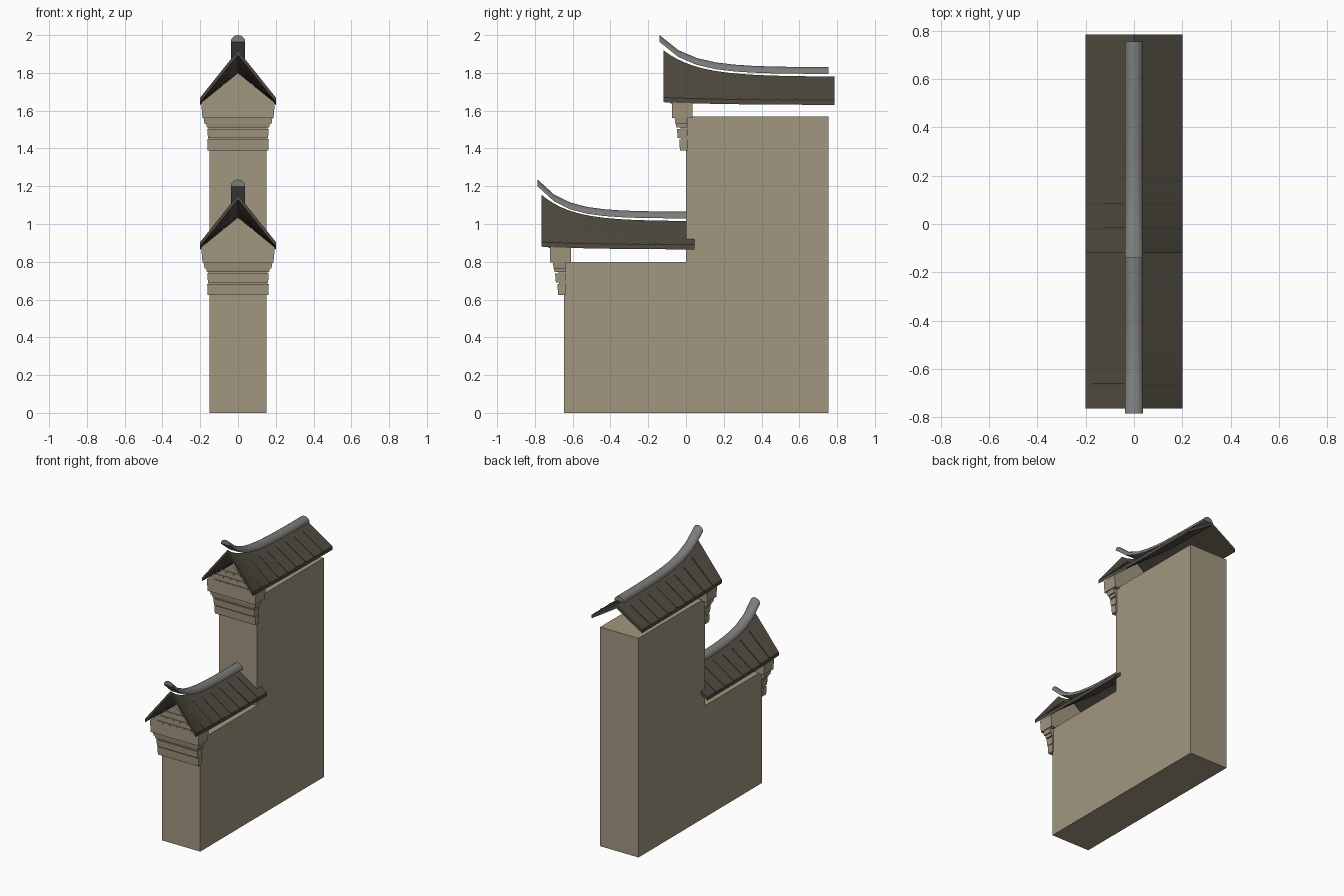
import bpy, bmesh, math

cube = bpy.data.objects.get("Cube")
if cube:
    bpy.data.objects.remove(cube, do_unlink=True)


def material(name, color):
    m = bpy.data.materials.new(name)
    m.use_nodes = True
    m.diffuse_color = (*color, 1)
    bsdf = m.node_tree.nodes["Principled BSDF"]
    bsdf.inputs["Base Color"].default_value = (*color, 1)
    bsdf.inputs["Roughness"].default_value = 0.9
    return m


PLASTER = material("tan plaster", (0.36, 0.305, 0.215))
TILE = material("dark roof tile", (0.08, 0.07, 0.052))
RIDGE = material("grey ridge tile", (0.2, 0.2, 0.195))


def add_loft(bm, rings):
    """Skin a row of closed rings and cap both ends."""
    rows = [[bm.verts.new(p) for p in ring] for ring in rings]
    n = len(rows[0])
    for a, b in zip(rows, rows[1:]):
        for i in range(n):
            j = (i + 1) % n
            bm.faces.new((a[i], a[j], b[j], b[i]))
    bm.faces.new(rows[0][::-1])
    bm.faces.new(rows[-1])


def finish(name, bm, mat, smooth=False):
    bmesh.ops.recalc_face_normals(bm, faces=bm.faces[:])
    mesh = bpy.data.meshes.new(name)
    bm.to_mesh(mesh)
    bm.free()
    mesh.materials.append(mat)
    obj = bpy.data.objects.new(name, mesh)
    bpy.context.collection.objects.link(obj)
    if smooth:
        bpy.ops.object.select_all(action="DESELECT")
        obj.select_set(True)
        bpy.context.view_layer.objects.active = obj
        bpy.ops.object.shade_smooth_by_angle(angle=math.radians(40))
    return obj


def rect(half, front, back, z):
    return [(-half, front, z), (half, front, z), (half, back, z), (-half, back, z)]


def wall(name, front, back, top):
    bm = bmesh.new()
    add_loft(bm, [rect(0.152, front, back, z) for z in (0, top)])
    finish(name, bm, PLASTER)


def roof(name, front, back, eave):
    """Thin chevron shell whose ridge sweeps up towards the front."""
    thick, half, rise = 0.025, 0.2, 0.125

    def heights(t):
        return (eave + thick + 0.015 * math.exp(-3 * t),
                eave + thick + rise + 0.14 * math.exp(-5 * t))

    def section(t):
        y = front + (back - front) * t
        e, r = heights(t)
        return [(-half, y, e), (0, y, r), (half, y, e),
                (half, y, e - thick), (0, y, r - thick), (-half, y, e - thick)]

    bm = bmesh.new()
    add_loft(bm, [section(i / 24) for i in range(25)])
    finish(name, bm, TILE, True)

    # Slim tile seams running down both slopes
    bm = bmesh.new()
    count = round((back - front) / 0.1)
    for k in range(1, count):
        t = k / count
        y = front + (back - front) * t
        e, r = heights(t)
        for side in (-1, 1):
            rings = []
            for f in (0.0, 0.8):
                x, z = side * half * (1 - f), e + (r - e) * f
                rings.append([(x, y - 0.006, z - 0.008), (x, y + 0.006, z - 0.008),
                              (x, y + 0.006, z + 0.004), (x, y - 0.006, z + 0.004)])
            add_loft(bm, rings)
    finish(name + "_seams", bm, TILE)


def ridge(name, front, back, base):
    """Half-round cap following the sweep of the roof."""
    bm = bmesh.new()
    rings = []
    for i in range(10):
        t = i / 9
        y, z = front + (back - front) * t, base + 0.17 * math.exp(-5.7 * t)
        rings.append([(0.038 * math.cos(a), y, z + 0.036 * math.sin(a))
                      for a in (math.pi * k / 10 for k in range(11))])
    add_loft(bm, rings)
    finish(name, bm, RIDGE, True)


def gable(name, face, eave):
    """Gable block over stepped corbels; face is the front of the wall."""
    bm = bmesh.new()
    front, back = face - 0.075, face + 0.035
    top, low = eave + 0.012, eave - 0.07
    outline = [(-0.188, low), (0.188, low), (0.195, top), (0, eave + 0.17), (-0.195, top)]
    add_loft(bm, [[(x, y, z) for x, z in outline] for y in (front, back)])
    # bottom, top, lower half width, upper half width, projection
    steps = [(-0.10, -0.07, 0.177, 0.182, 0.06),
             (-0.12, -0.10, 0.165, 0.168, 0.055),
             (-0.175, -0.128, 0.159, 0.163, 0.048),
             (-0.24, -0.182, 0.161, 0.163, 0.036),
             (-0.235, -0.08, 0.156, 0.156, 0.03)]
    for z0, z1, w0, w1, out in steps:
        add_loft(bm, [rect(w0, face - out + 0.004, face + 0.008, eave + z0),
                      rect(w1, face - out, face + 0.008, eave + z1)])
    finish(name, bm, PLASTER)

    # Overlapping fish-scale tiles on the gable face
    bm = bmesh.new()
    pitch = 0.055
    for row, count in enumerate((5, 4, 3)):
        z = eave + 0.03 + row * 0.042
        for k in range(count):
            cx = (k - (count - 1) / 2) * pitch
            arc = [(cx + 0.026 * math.cos(a), z - 0.022 * math.sin(a))
                   for a in (math.pi * i / 8 for i in range(9))]
            add_loft(bm, [[(x, y, zz) for x, zz in arc]
                          for y in (front - 0.007, front + 0.002)])
    finish(name + "_scales", bm, PLASTER)


# Walls
wall("front_wall", -0.645, 0, 0.8)
wall("rear_wall", 0, 0.755, 1.57)

# Lower and upper roofs with their gables
for label, face, eave, roof_end, ridge_end in (("lower", -0.645, 0.865, 0.045, 0.0),
                                               ("upper", 0.0, 1.63, 0.785, 0.755)):
    roof(label + "_roof", face - 0.12, roof_end, eave)
    ridge(label + "_ridge_cap", face - 0.14, ridge_end, eave + 0.164)
    gable(label + "_gable", face, eave)
